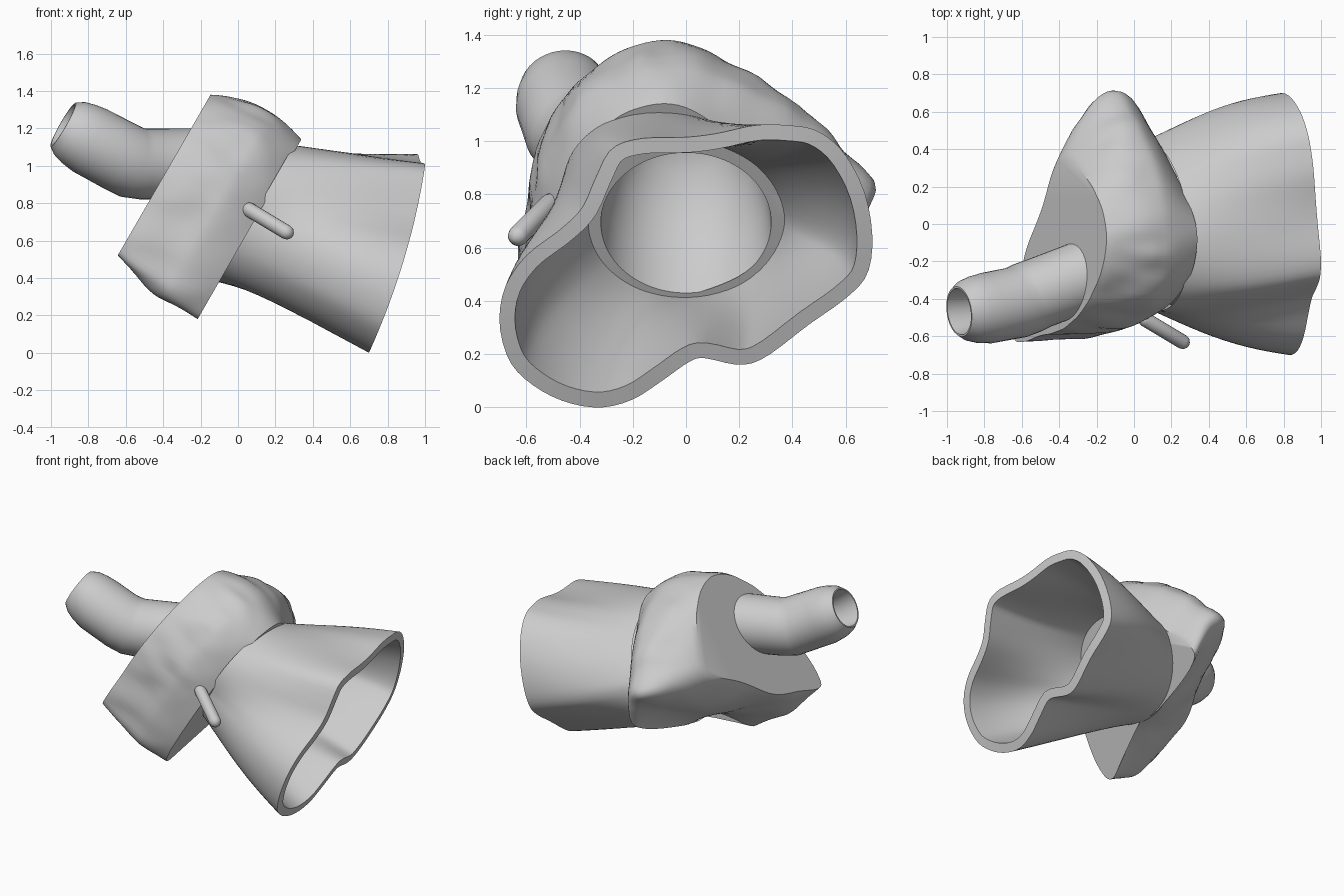
import bpy, bmesh, math
from mathutils import Vector, noise

cube = bpy.data.objects.get("Cube")
if cube:
    bpy.data.objects.remove(cube, do_unlink=True)

grey = bpy.data.materials.new("plain grey")
grey.use_nodes = True
grey.diffuse_color = (0.6, 0.6, 0.6, 1)
grey.node_tree.nodes["Principled BSDF"].inputs["Base Color"].default_value = (0.6, 0.6, 0.6, 1)

# Tilted frame of the block: across the slope, up the slope, through the thickness
CENTRE = Vector((-0.17, 0, 0.78))
UP = Vector((0.5, 0, 0.866))
OUT = Vector((0.866, 0, -0.5))
SIDES = 96


def tilted(v, u, n):
    return CENTRE + UP * u + OUT * n + Vector((0, v, 0))


def closed_curve(points, count):
    """Smooth closed curve through a few points."""
    pts = [Vector(p) for p in points]
    k = len(pts)
    result = []
    for i in range(count):
        f = i * k / count
        j, t = int(f), f - int(f)
        a, b, c, d = (pts[(j + o) % k] for o in (-1, 0, 1, 2))
        result.append(0.5 * (2 * b + (c - a) * t + (2 * a - 5 * b + 4 * c - d) * t ** 2
                             + (3 * b - a - 3 * c + d) * t ** 3))
    return result


def loft(name, rings, cap_start=False, cap_end=False, angle=40):
    """Skin a series of equal rings."""
    bm = bmesh.new()
    rows = [[bm.verts.new(p) for p in ring] for ring in rings]
    for a, b in zip(rows, rows[1:]):
        for i in range(len(a)):
            j = (i + 1) % len(a)
            bm.faces.new((a[i], a[j], b[j], b[i]))
    if cap_start:
        bm.faces.new(rows[0])
    if cap_end:
        bm.faces.new(rows[-1])
    bmesh.ops.recalc_face_normals(bm, faces=bm.faces)
    mesh = bpy.data.meshes.new(name)
    bm.to_mesh(mesh)
    bm.free()
    obj = bpy.data.objects.new(name, mesh)
    bpy.context.collection.objects.link(obj)
    mesh.materials.append(grey)
    bpy.ops.object.select_all(action="DESELECT")
    obj.select_set(True)
    bpy.context.view_layer.objects.active = obj
    bpy.ops.object.shade_smooth_by_angle(angle=math.radians(angle))


def ellipse(rv, ru, centre, count):
    return [Vector((-rv * math.sin(a), centre + ru * math.cos(a)))
            for a in (math.tau * i / count for i in range(count))]


# Rough block: back, middle and front outlines
back = [(0, .52), (-.2, .5), (-.4, .35), (-.55, .1), (-.6, -.2), (-.62, -.45),
        (-.4, -.41), (-.16, -.34), (.07, -.17), (.31, -.02), (.34, .12), (.2, .38)]
middle = [(0, .6), (-.2, .59), (-.42, .44), (-.55, .15), (-.6, -.2), (-.61, -.48),
          (-.48, -.53), (-.14, -.37), (.22, -.24), (.69, .03), (.56, .26), (.3, .48)]
front = [(0, .55), (-.2, .54), (-.34, .42), (-.45, .22), (-.53, -.1), (-.55, -.42),
         (-.46, -.54), (-.17, -.33), (.15, -.3), (.6, -.13), (.47, .11), (.26, .34)]
back, middle, front = (closed_curve(c, SIDES) for c in (back, middle, front))

STEPS = 24
PEAK = .6
block_rings = []
for s in range(STEPS + 1):
    t = s / STEPS
    n = -.28 + .54 * t
    ring = []
    for b, m, f in zip(back, middle, front):
        if t < PEAK:
            p = b.lerp(m, math.sin(t / PEAK * math.pi / 2) ** .85)
        else:
            p = m.lerp(f, ((t - PEAK) / (1 - PEAK)) ** 1.6)
        wrinkle = noise.noise(Vector((p.x * 9, p.y * 9, n * 4)))
        p = p * (1 + .035 * wrinkle * math.sin(math.pi * min(1, t + .1)))
        ring.append(tilted(p.x, p.y, n))
    block_rings.append(ring)
# Hollow behind the throat, with a floor rising to the back
for size, centre, n in ((.32, .05, .26), (.3, .09, .12), (.25, .14, -.03),
                        (.17, .19, -.14), (.08, .22, -.19)):
    block_rings.append([tilted(p.x, p.y, n) for p in ellipse(size, size * .95, centre, SIDES)])
loft("block", block_rings, True, True)

# Flared shell: lobed rim blended into an oval throat
rim = [(0, 1.015), (-.17, 1.01), (-.28, .97), (-.34, .86), (-.39, .75), (-.47, .67),
       (-.6, .57), (-.68, .45), (-.7, .31), (-.66, .17), (-.57, .08), (-.45, .02),
       (-.32, 0), (-.2, .03), (-.09, .1), (.01, .17), (.07, .185), (.2, .16), (.3, .19),
       (.46, .31), (.6, .41), (.68, .5), (.7, .64), (.67, .81), (.59, .96), (.49, 1.04),
       (.38, 1.06), (.26, 1.06), (.12, 1.03)]
rim_curve = closed_curve(rim, SIDES)


def inset(curve, width):
    result = []
    for i, p in enumerate(curve):
        d = (curve[(i + 1) % len(curve)] - curve[i - 1]).normalized()
        result.append(p + Vector((-d.y, d.x)) * width)
    return result


def rim_point(p):
    y, z = p
    x = .7 + .3 * z + .15 * z * (1 - z) - .1 * max(0, y + .2) - .25 * max(0, y - .3) ** 2
    return Vector((x, y, z))


def shell_rings(curve, rv, ru, centre, lean, bow, steps=14):
    rings = []
    for s in range(steps + 1):
        t = s / steps
        ring = []
        for p in curve:
            a = math.atan2(-p.x, p.y - .56)
            u = ru * math.cos(a)
            start = tilted(-rv * math.sin(a) - lean * max(u, 0), centre + u, .24)
            q = start.lerp(rim_point(p), t)
            q.y *= 1 + bow * math.sin(math.pi * t)
            ring.append(q)
        rings.append(ring)
    return rings


outside = shell_rings(rim_curve, .45, .42, .1, .25, .07)
inside = shell_rings(inset(rim_curve, .058), .36, .34, .06, .08, .1)
loft("flared_shell", outside + inside[::-1])


# Round parts swept along a path
def sweep(path, radii, sides=40):
    pts = [Vector(p) for p in path]
    rings = []
    for i, p in enumerate(pts):
        before, after = pts[max(i - 1, 0)], pts[min(i + 1, len(pts) - 1)]
        d = ((p - before).normalized() + (after - p).normalized()).normalized()
        side = d.cross(Vector((0, 0, 1))).normalized()
        top = side.cross(d)
        rings.append([p + radii[i] * (side * math.cos(a) + top * math.sin(a))
                      for a in (math.tau * k / sides for k in range(sides))])
    return rings


# Bent pipe with a rounded open end, its root trimmed to the back of the block
bend = [(-.22, -.26, 1.01), (-.51, -.37, 1.01), (-.57, -.395, 1.02), (-.63, -.42, 1.05),
        (-.79, -.45, 1.135), (-.85, -.457, 1.17), (-.9, -.463, 1.2), (-.935, -.468, 1.22)]
outer = sweep(bend, (.19, .19, .194, .192, .19, .18, .163, .135))
along = (Vector(bend[0]) - Vector(bend[1])).normalized()
outer[0] = [p - along * (((p - CENTRE).dot(OUT) + .27) / along.dot(OUT)) for p in outer[0]]
bore = sweep(bend[3:], (.1, .11, .115, .12, .125))
loft("bent_pipe", outer + bore[::-1], True, True)

# Small rounded peg beside the throat
a, b = Vector((.06, -.51, .765)), Vector((.26, -.63, .645))
axis = (b - a).normalized()
R = .039
ends = [math.radians(x) for x in (-85, -60, -30, 0)]
path = [a + axis * R * math.sin(x) for x in ends] + [b - axis * R * math.sin(x) for x in ends[::-1]]
widths = [R * math.cos(x) for x in ends + ends[::-1]]
loft("side_peg", sweep(path, widths, 20), True, True)
